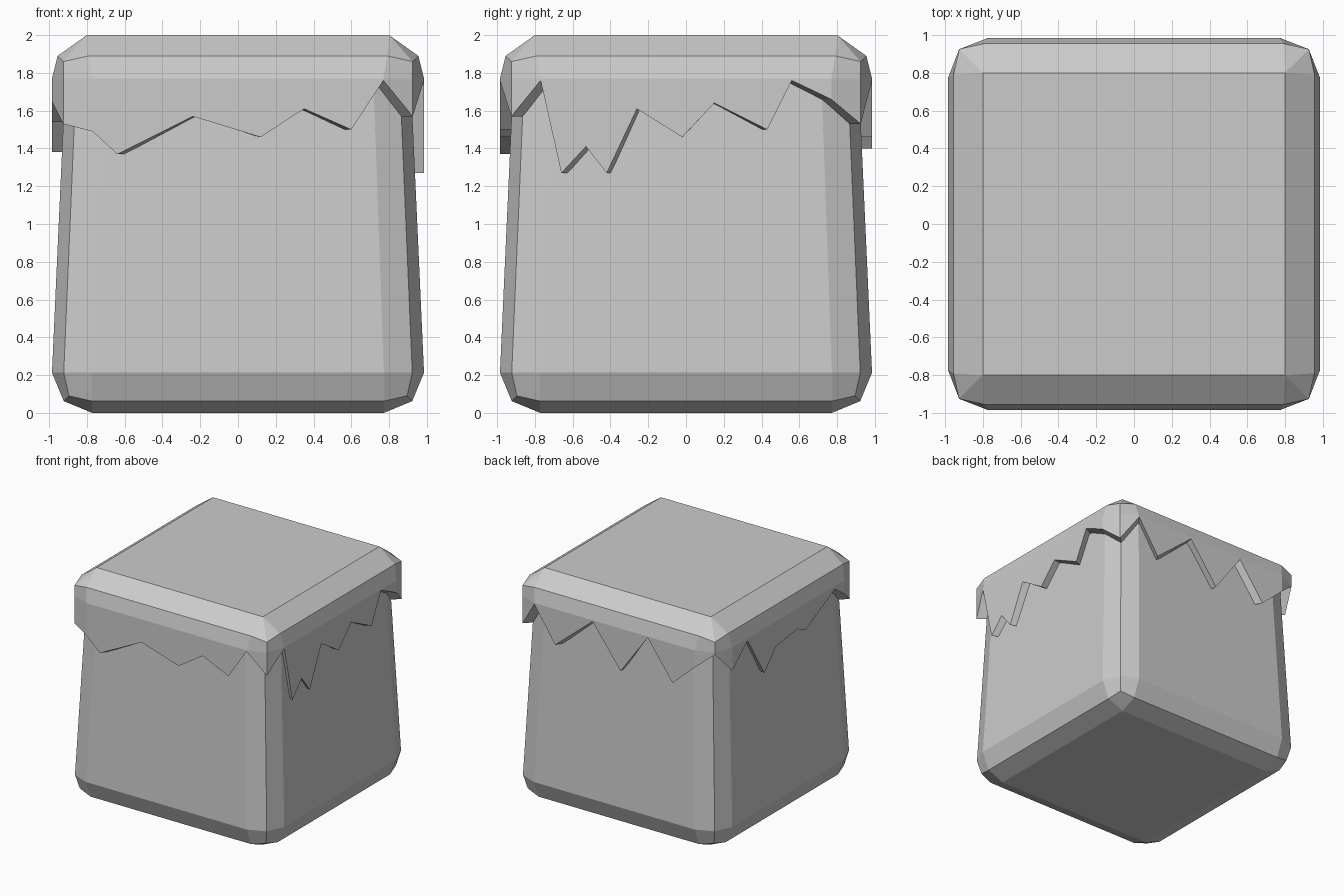
import bpy, bmesh
from mathutils import Matrix, Vector
from math import pi

if "Cube" in bpy.data.objects:
    bpy.data.objects.remove(bpy.data.objects["Cube"])

W, FLAT, COR = 0.985, 0.77, 0.925   # half width, flat half length, bevelled corner


def taper(z):
    return 1 - 0.046 * max(0, z - 0.21)


def finish(bm, name):
    me = bpy.data.meshes.new(name)
    bm.to_mesh(me)
    bm.free()
    ob = bpy.data.objects.new(name, me)
    bpy.context.collection.objects.link(ob)


# block body: bevelled cube, tapering upward
bm = bmesh.new()
bmesh.ops.create_cube(bm, size=1)
for v in bm.verts:
    v.co = Vector((v.co.x * 2 * W, v.co.y * 2 * W, (v.co.z + 0.5) * 1.95))
bmesh.ops.bevel(bm, geom=bm.edges[:], offset=0.213, segments=2, profile=0.5,
                affect='EDGES', clamp_overlap=True)
for v in bm.verts:
    s = taper(v.co.z)
    v.co.x *= s
    v.co.y *= s
finish(bm, "block_body")

# ragged hem per side: (distance along side, height), counter-clockwise from front
HEMS = [
    [(-COR, 1.53), (-FLAT, 1.49), (-.64, 1.37), (-.24, 1.57), (.12, 1.46),
     (.35, 1.61), (.60, 1.50), (FLAT, 1.76), (COR, 1.57)],
    [(-COR, 1.57), (-FLAT, 1.76), (-.66, 1.27), (-.53, 1.41), (-.42, 1.27),
     (-.26, 1.61), (-.02, 1.46), (.15, 1.64), (.43, 1.50), (.56, 1.76),
     (FLAT, 1.66), (COR, 1.53)],
    [(-COR, 1.53), (-FLAT, 1.76), (-.57, 1.46), (-.21, 1.76), (.06, 1.40),
     (.32, 1.76), (.56, 1.43), (FLAT, 1.62), (COR, 1.75)],
    [(-COR, 1.75), (-FLAT, 1.57), (-.56, 1.75), (-.33, 1.38), (-.17, 1.55),
     (.12, 1.59), (.24, 1.54), (.64, 1.74), (FLAT, 1.65), (COR, 1.53)],
]

# cap: flat top, two bevel bands, vertical skirt and lip back to the body
bm = bmesh.new()


def face(rot, *pts):
    bm.faces.new([bm.verts.new(rot @ Vector(p)) for p in pts])


def outer(u, z):
    return (u, -(W if abs(u) <= FLAT else COR), z)


def inner(u, z):
    s = taper(z) * 0.985
    x, y, _ = outer(u, z)
    return (x * s, y * s, z)


T, M, S = 0.8, 0.79, 1.77
face(Matrix.Identity(3), (-T, -T, 2), (T, -T, 2), (T, T, 2), (-T, T, 2))
for k, hem in enumerate(HEMS):
    r = Matrix.Rotation(k * pi / 2, 3, 'Z')
    a, b = (-T, -T, 2), (T, -T, 2)
    c0, c1 = (-COR, -COR, 1.86), (COR, -COR, 1.86)
    m0, m1 = (-M, -0.955, 1.89), (M, -0.955, 1.89)
    face(r, m0, m1, b, a)
    face(r, c0, m0, a)
    face(r, m1, c1, b)
    face(r, outer(-COR, S), outer(-FLAT, S), m0, c0)
    face(r, outer(FLAT, S), outer(COR, S), c1, m1)
    face(r, *[outer(u, S) for u, z in hem if abs(u) <= FLAT], m1, m0)
    for (u0, z0), (u1, z1) in zip(hem, hem[1:]):
        face(r, outer(u0, z0), outer(u1, z1), outer(u1, S), outer(u0, S))
        face(r, inner(u0, z0), inner(u1, z1), outer(u1, z1), outer(u0, z0))
bmesh.ops.remove_doubles(bm, verts=bm.verts[:], dist=0.001)
finish(bm, "ragged_cap")
